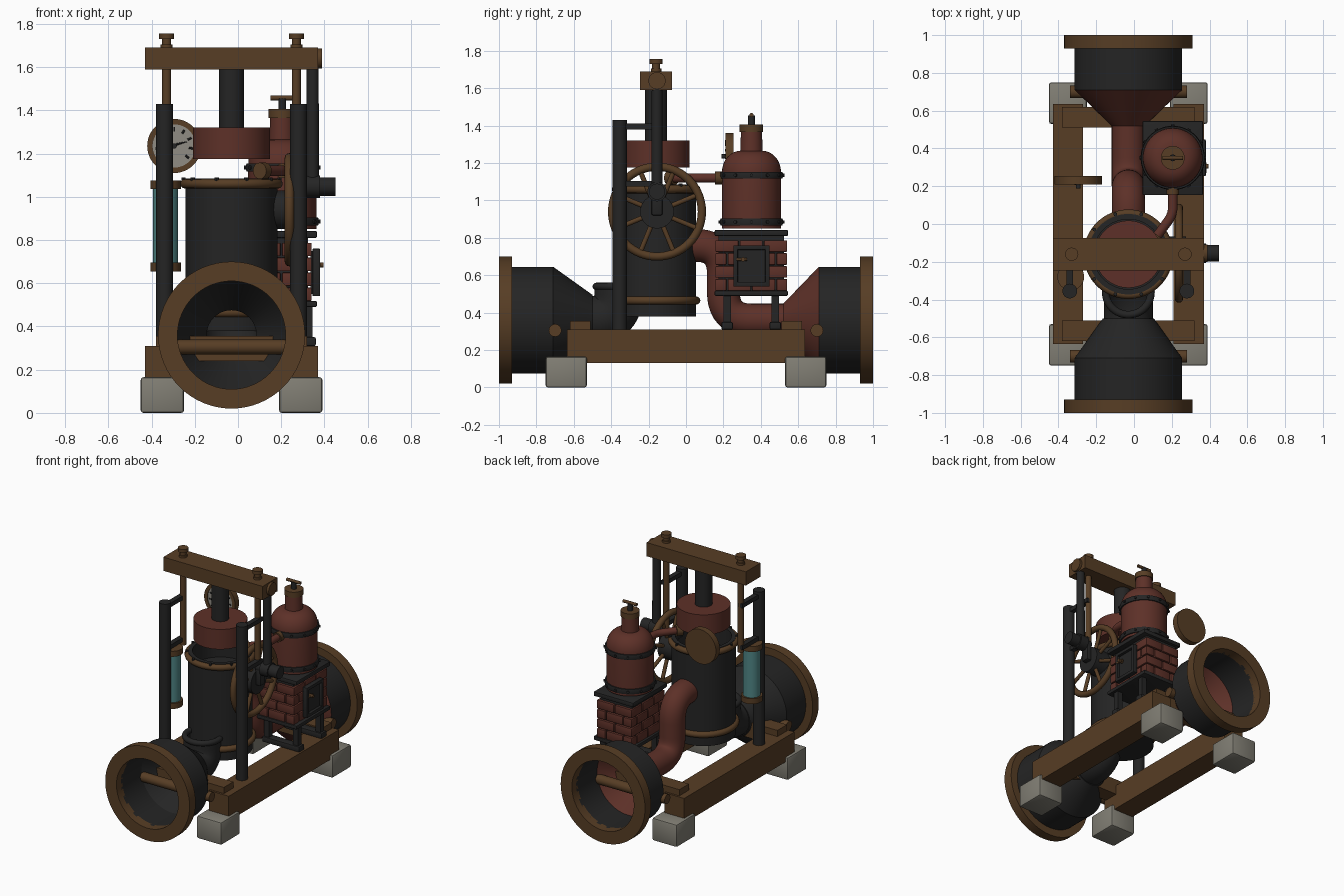
import bpy, bmesh
from math import pi, sin, cos, radians
from mathutils import Vector, Matrix

if "Cube" in bpy.data.objects:
    bpy.data.objects.remove(bpy.data.objects["Cube"], do_unlink=True)

CX, CY = -0.03, -0.16          # engine centre line
parts = []


def material(name, r, g, b):
    m = bpy.data.materials.new(name)
    m.use_nodes = True
    m.diffuse_color = (r, g, b, 1)
    m.node_tree.nodes["Principled BSDF"].inputs["Base Color"].default_value = (r, g, b, 1)
    return m


WOOD = material("brown_wood", 0.095, 0.047, 0.018)
RED = material("red_copper", 0.11, 0.03, 0.021)
IRON = material("dark_iron", 0.018, 0.018, 0.018)
STONE = material("grey_stone", 0.22, 0.21, 0.175)
GLASS = material("teal_glass", 0.08, 0.24, 0.24)
DIAL = material("pale_dial", 0.28, 0.265, 0.23)


def add(name, mat, bm):
    bmesh.ops.recalc_face_normals(bm, faces=bm.faces)
    me = bpy.data.meshes.new(name)
    bm.to_mesh(me)
    bm.free()
    me.materials.append(mat)
    ob = bpy.data.objects.new(name, me)
    bpy.context.collection.objects.link(ob)
    parts.append(ob)
    return ob


def box(name, mat, x, y, z, bevel=0.0):
    """Box from three (low, high) ranges."""
    bm = bmesh.new()
    size = [b - a for a, b in (x, y, z)]
    mid = [(a + b) / 2 for a, b in (x, y, z)]
    bmesh.ops.create_cube(bm, size=1, matrix=Matrix.Translation(mid) @ Matrix.Diagonal((*size, 1)))
    if bevel:
        bmesh.ops.bevel(bm, geom=bm.edges[:], offset=bevel, segments=2, affect='EDGES', profile=0.5)
    return add(name, mat, bm)


def rod(name, mat, p, q, r, r2=None, n=24):
    p, q = Vector(p), Vector(q)
    turn = (q - p).to_track_quat('Z', 'Y').to_matrix().to_4x4()
    bm = bmesh.new()
    bmesh.ops.create_cone(bm, cap_ends=True, segments=n, radius1=r, radius2=r if r2 is None else r2,
                          depth=(q - p).length, matrix=Matrix.Translation((p + q) / 2) @ turn)
    return add(name, mat, bm)


def lathe(name, mat, profile, loc, turn=Matrix(), closed=True, n=64):
    """Spin (radius, height) points around z, then turn and place."""
    bm = bmesh.new()
    rings = [[bm.verts.new((r * cos(2 * pi * i / n), r * sin(2 * pi * i / n), h)) for i in range(n)]
             for r, h in profile]
    for k in range(len(rings) if closed else len(rings) - 1):
        a, b = rings[k], rings[(k + 1) % len(rings)]
        for i in range(n):
            j = (i + 1) % n
            bm.faces.new((a[i], a[j], b[j], b[i]))
    bmesh.ops.remove_doubles(bm, verts=bm.verts, dist=1e-5)
    bm.transform(Matrix.Translation(loc) @ turn)
    return add(name, mat, bm)


def torus(name, mat, loc, R, r, turn=Matrix()):
    prof = [(R + r * cos(2 * pi * k / 12), r * sin(2 * pi * k / 12)) for k in range(12)]
    return lathe(name, mat, prof, loc, turn)


def pipe(name, mat, pts, r, fillet):
    """Round pipe along a path with curved corners."""
    pts = [Vector(p) for p in pts]
    path = [pts[0]]
    for a, b, c in zip(pts, pts[1:], pts[2:]):
        s, e = b + (a - b).normalized() * fillet, b + (c - b).normalized() * fillet
        path += [s * (1 - t) ** 2 + b * 2 * t * (1 - t) + e * t * t for t in (k / 10 for k in range(11))]
    path.append(pts[-1])
    bm = bmesh.new()
    rings = []
    for k, p in enumerate(path):
        d = (path[min(k + 1, len(path) - 1)] - path[max(k - 1, 0)]).normalized()
        u = d.orthogonal().normalized() if k == 0 else (u - d * u.dot(d)).normalized()
        v = d.cross(u)
        rings.append([bm.verts.new(p + (u * cos(t) + v * sin(t)) * r)
                      for t in (2 * pi * i / 32 for i in range(32))])
    for a, b in zip(rings, rings[1:]):
        for i in range(32):
            bm.faces.new((a[i], a[i - 1], b[i - 1], b[i]))
    return add(name, mat, bm)


TO_X = Matrix.Rotation(pi / 2, 4, 'Y')
TO_FRONT = Matrix.Rotation(pi / 2, 4, 'X')

# Timber frame, stone feet, and the two pipe mouths
for side, s in (("right", -1), ("left", 1)):
    x = sorted((CX + s * 0.24, CX + s * 0.40))
    box(side + "_rail", WOOD, x, (-0.635, 0.635), (0.13, 0.31))
    for end, e in (("front", -1), ("back", 1)):
        box(f"{side}_{end}_foot", STONE, sorted((CX + s * 0.22, CX + s * 0.42)),
            sorted((e * 0.53, e * 0.75)), (0, 0.165), 0.012)
for end, e, cone_mat, small, tip in (("front", -1, IRON, 0.135, 0.50), ("back", 1, RED, 0.088, 0.52)):
    turn = Matrix.Rotation(-e * pi / 2, 4, 'X')
    at = (CX, 0, 0.36)
    lathe(end + "_flange", WOOD, [(0.25, 0.93), (0.34, 0.93), (0.34, 1.0), (0.25, 1.0)], at, turn)
    lathe(end + "_drum", IRON, [(0.25, 0.71), (0.285, 0.71), (0.285, 0.95), (0.25, 0.95)], at, turn)
    lathe(end + "_cone", cone_mat, [(0.285, 0.71), (small, tip), (small - 0.02, tip), (0.25, 0.71)], at, turn)
    box(end + "_cross_beam", WOOD, (-0.38, 0.32), sorted((e * 0.51, e * 0.62)), (0.24, 0.355))
    rod(end + "_cross_rod", WOOD, (CX - 0.31, e * 0.70, 0.305), (CX + 0.31, e * 0.70, 0.305), 0.034)

# Intake elbow and the return pipe
pipe("intake_elbow", IRON, [(CX, -0.51, 0.36), (CX, -0.36, 0.36), (CX, -0.36, 0.55)], 0.13, 0.14)
torus("intake_rim", IRON, (CX, -0.36, 0.54), 0.12, 0.02)
pipe("return_pipe", RED, [(CX, 0.54, 0.36), (CX, 0.20, 0.36), (CX, 0.20, 0.76), (CX, -0.02, 0.76)], 0.088, 0.15)

# Main cylinder, piston and its bands
lathe("main_cylinder", IRON, [(0, 0.38), (0.213, 0.38), (0.213, 1.085), (0.185, 1.085), (0.185, 0.95), (0, 0.95)],
      (CX, CY, 0), closed=False)
for name, z in (("bottom_band", 0.465), ("top_band", 1.06)):
    torus(name, WOOD, (CX, CY, z), 0.215, 0.022)
for k in range(10):
    a = 2 * pi * k / 10
    p = Vector((CX + 0.222 * cos(a), CY + 0.222 * sin(a), 1.06))
    rod("band_bolt", IRON, p, p + Vector((0, 0, 0.03)), 0.01, n=8)
rod("piston", RED, (CX, CY, 1.175), (CX, CY, 1.32), 0.178, n=64)
rod("piston_rod", IRON, (CX, CY, 1.32), (CX, CY, 1.60), 0.058, n=32)

# Cross head with guide rods, posts and brackets
box("cross_head", WOOD, (-0.43, 0.37), (-0.245, -0.075), (1.59, 1.69))
for side, s in (("right", -1), ("left", 1)):
    x, px = CX + s * 0.30, CX + s * 0.31
    rod(side + "_guide_rod", WOOD, (x, CY, 1.05), (x, CY, 1.74), 0.021)
    rod(side + "_guide_collar", WOOD, (x, CY, 1.69), (x, CY, 1.705), 0.028)
    rod(side + "_guide_nut", WOOD, (x, CY, 1.73), (x, CY, 1.755), 0.035)
    rod(side + "_post", IRON, (px, -0.355, 0.30), (px, -0.355, 1.43), 0.039)
    for z in (1.09, 1.395):
        box(side + "_bracket", IRON, (px - 0.018, px + 0.018), (-0.36, -0.14), (z - 0.015, z + 0.015))

# Sight glass
gx, gy = -0.335, -0.28
rod("sight_glass", GLASS, (gx, gy, 0.67), (gx, gy, 1.06), 0.058, n=32)
for name, z in (("glass_bottom_cap", 0.655), ("glass_top_cap", 1.035)):
    rod(name, WOOD, (gx, gy, z), (gx, gy, z + 0.04), 0.071, n=32)

# Flywheel, crank and connecting rod
wheel = Vector((0.238, -0.155, 0.94))
torus("flywheel_rim", WOOD, wheel, 0.24, 0.022, TO_X)
for k in range(8):
    a = 2 * pi * k / 8 + pi / 8
    rod("flywheel_spoke", WOOD, wheel, wheel + Vector((0, cos(a), sin(a))) * 0.235, 0.013, n=12)
rod("flywheel_hub", IRON, (0.15, wheel.y, wheel.z), (0.275, wheel.y, wheel.z), 0.09, n=32)
box("crank_arm", IRON, (0.265, 0.31), (-0.185, -0.125), (0.92, 1.06), 0.01)
rod("crank_pin", IRON, (0.27, wheel.y, 1.047), (0.37, wheel.y, 1.047), 0.033)
rod("crank_knob", IRON, (0.375, wheel.y, 1.047), (0.45, wheel.y, 1.047), 0.043)
rod("connecting_rod_end", IRON, (0.315, wheel.y, 1.047), (0.38, wheel.y, 1.047), 0.052)
rod("connecting_rod", IRON, (0.345, wheel.y, 1.03), (0.345, wheel.y, 1.62), 0.03, 0.028)
rod("connecting_rod_cap", WOOD, (0.36, wheel.y, 1.64), (0.388, wheel.y, 1.64), 0.046)

# Pressure gauge facing forward
gauge = Vector((-0.295, 0.255, 1.235))
lathe("gauge_case", WOOD, [(0, 0), (0.125, 0), (0.125, 0.045), (0.1, 0.045), (0.1, 0.03), (0, 0.03)],
      gauge, TO_FRONT, closed=False, n=48)
rod("gauge_face", DIAL, gauge - Vector((0, 0.03, 0)), gauge - Vector((0, 0.039, 0)), 0.1, n=48)
for k in range(9):
    a = radians(-40 + 32.5 * k)
    d = Vector((cos(a), 0, sin(a)))
    c = gauge - Vector((0, 0.041, 0))
    rod("gauge_tick", IRON, c + d * 0.068, c + d * 0.088, 0.005, n=6)
rod("gauge_needle", IRON, c - Vector((0.02, 0, 0)), c + Vector((0.06, 0, 0.02)), 0.007, 0.002, n=8)
rod("gauge_pivot", IRON, c, c - Vector((0, 0.025, 0)), 0.012, n=12)

# Boiler with domed top, bands and relief valve
bx, by = 0.205, 0.35
dome = [(0.06 + 0.098 * cos(t), 1.15 + 0.115 * sin(t)) for t in (pi / 2 * k / 8 for k in range(9))]
lathe("boiler", RED, [(0, 0.85), (0.158, 0.85)] + dome + [(0.056, 1.37), (0, 1.37)], (bx, by, 0), closed=False)
for name, z in (("boiler_lower_band", 0.885), ("boiler_upper_band", 1.135)):
    lathe(name, IRON, [(0.15, z - 0.018), (0.166, z - 0.018), (0.17, z), (0.166, z + 0.018), (0.15, z + 0.018)],
          (bx, by, 0))
    for k in range(12):
        d = Vector((cos(pi * k / 6), sin(pi * k / 6), 0))
        p = Vector((bx, by, z))
        rod("boiler_rivet", IRON, p + d * 0.16, p + d * 0.177, 0.009, n=8)
rod("boiler_cap", WOOD, (bx, by, 1.365), (bx, by, 1.405), 0.063, n=32)
rod("valve_stem", IRON, (bx, by, 1.40), (bx, by, 1.455), 0.018)
rod("valve_handle", WOOD, (bx - 0.055, by, 1.457), (bx + 0.055, by, 1.457), 0.011, n=12)

# Steam pipe from the boiler to the cylinder
pipe("steam_pipe", RED, [(bx, 0.22, 1.12), (bx, 0.05, 1.12), (0.11, -0.08, 1.12)], 0.025, 0.04)
rod("steam_pipe_collar", WOOD, (bx, 0.155, 1.12), (bx, 0.205, 1.12), 0.034)
rod("steam_pipe_end", WOOD, (0.125, -0.06, 1.12), (0.10, -0.095, 1.12), 0.038)

# Brick furnace with plates, legs and a door
fx, fy = (0.045, 0.365), (0.153, 0.545)
box("furnace_top_plate", IRON, fx, fy, (0.81, 0.842), 0.006)
box("furnace_base_plate", IRON, fx, fy, (0.49, 0.518), 0.006)
box("furnace_core", IRON, (0.07, 0.325), (0.175, 0.523), (0.51, 0.82))
for row in range(4):
    z = 0.518 + row * 0.069
    ys = (0.153, 0.284, 0.414, 0.545) if row % 2 else (0.153, 0.22, 0.35, 0.48, 0.545)
    xs = (0.055, 0.20, 0.345) if row % 2 else (0.055, 0.13, 0.27, 0.345)
    for x0, x1 in zip(xs, xs[1:]):
        for y0, y1 in zip(ys, ys[1:]):
            box("brick", RED, (x0 + 0.004, x1 - 0.004), (y0 + 0.004, y1 - 0.004), (z, z + 0.062), 0.005)
for y in (0.22, 0.477):
    box("furnace_skid", IRON, (0.06, 0.36), (y - 0.03, y + 0.03), (0.31, 0.35), 0.006)
    for x in (0.09, 0.325):
        box("furnace_leg", IRON, (x - 0.02, x + 0.02), (y - 0.02, y + 0.02), (0.34, 0.50))
box("furnace_door", IRON, (0.335, 0.36), (0.265, 0.435), (0.55, 0.75))
for y in (0.265, 0.435):
    box("door_frame_side", IRON, (0.345, 0.38), (y - 0.012, y + 0.012), (0.54, 0.76), 0.004)
for z in (0.552, 0.748):
    box("door_frame_bar", IRON, (0.345, 0.38), (0.255, 0.445), (z - 0.012, z + 0.012), 0.004)
rod("door_handle", WOOD, (0.35, 0.305, 0.685), (0.395, 0.305, 0.685), 0.012, n=12)
rod("door_latch", WOOD, (0.375, 0.27, 0.685), (0.375, 0.325, 0.685), 0.008, n=12)

# Smooth rounded surfaces, keep edges crisp
bpy.ops.object.select_all(action='DESELECT')
for ob in parts:
    ob.select_set(True)
bpy.context.view_layer.objects.active = parts[0]
bpy.ops.object.shade_smooth_by_angle(angle=radians(35))
